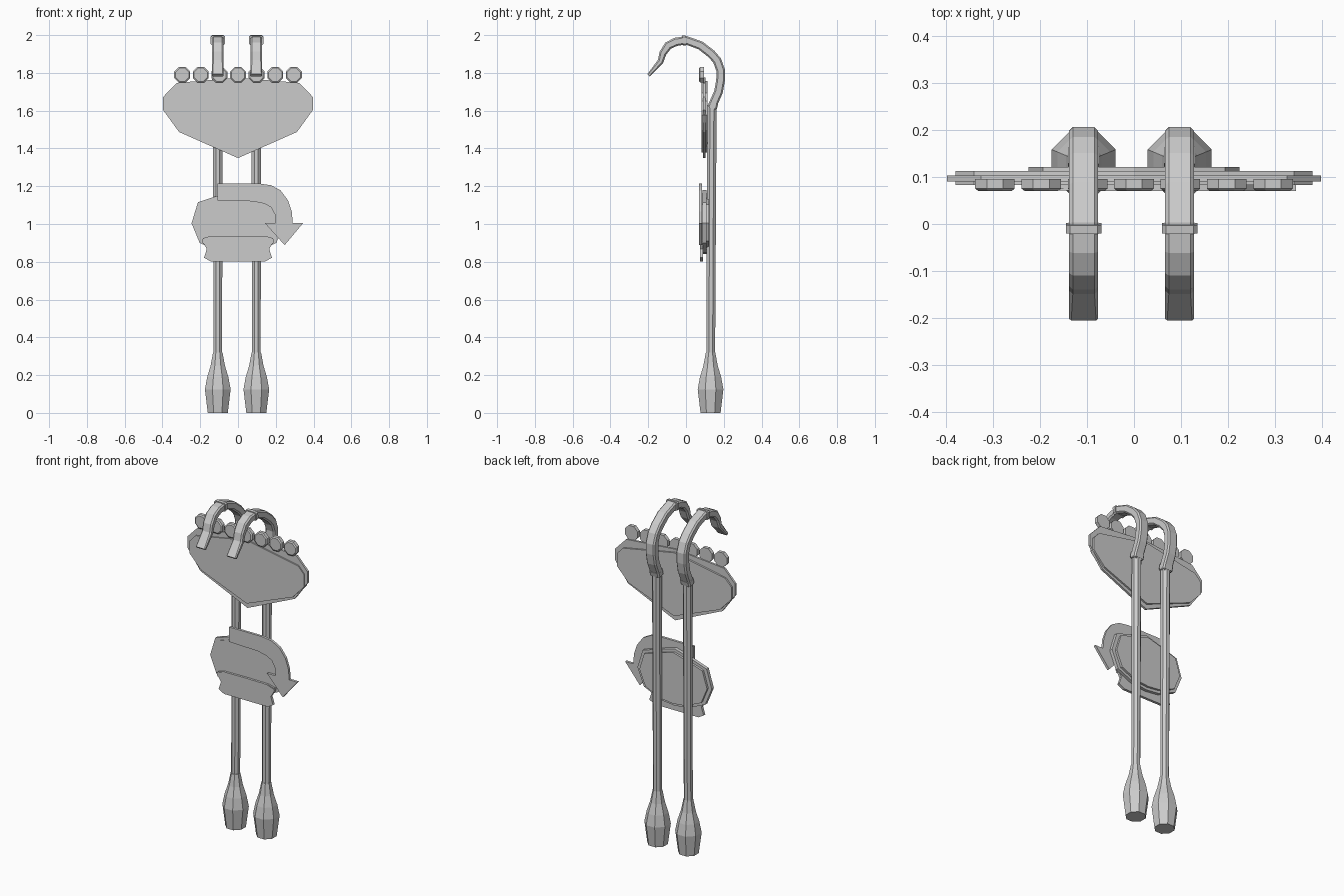
import bpy, bmesh, math
from mathutils import Vector


def make(name, rings, caps=True):
    """Skin a list of equal-length vertex rings into a closed flat-shaded mesh."""
    bm = bmesh.new()
    vs = [[bm.verts.new(p) for p in r] for r in rings]
    n = len(rings[0])
    for a, b in zip(vs, vs[1:]):
        for i in range(n):
            j = (i + 1) % n
            bm.faces.new((a[i], a[j], b[j], b[i]))
    if caps:
        bm.faces.new(vs[0][::-1])
        bm.faces.new(vs[-1])
    bmesh.ops.recalc_face_normals(bm, faces=bm.faces)
    me = bpy.data.meshes.new(name)
    bm.to_mesh(me)
    bm.free()
    ob = bpy.data.objects.new(name, me)
    bpy.context.collection.objects.link(ob)
    return ob


def plate(name, outline, y0, y1):
    """Extrude an (x, z) outline from y0 to y1."""
    return make(name, [[(x, y, z) for x, z in outline] for y in (y0, y1)])


def mirrored(half):
    """Close a right-hand outline (top to bottom) with its mirror image."""
    return half + [(-x, z) for x, z in reversed(half) if x > 0]


def octagon(cx, cy, flat, z):
    r = flat / math.cos(math.pi / 8)
    return [(cx + r * math.cos(math.pi / 8 + k * math.pi / 4),
             cy + r * math.sin(math.pi / 8 + k * math.pi / 4), z) for k in range(8)]


def sweep(name, cx, path, width):
    """Sweep a chamfered rectangle along a (y, z, thickness) path at x = cx."""
    rings = []
    for i, (y, z, t) in enumerate(path):
        a, b = path[max(i - 1, 0)], path[min(i + 1, len(path) - 1)]
        d = Vector((b[0] - a[0], b[1] - a[1])).normalized()
        w, h = width / 2, t / 2
        c = min(0.008, h * 0.5)
        sec = [(w, h - c), (w - c, h), (c - w, h), (-w, h - c),
               (-w, c - h), (c - w, -h), (w - c, -h), (w, c - h)]
        rings.append([(cx + u, y + d.y * v, z - d.x * v) for u, v in sec])
    return make(name, rings)


# Two posts with weighted feet and hooked tops
HOOK = [(0.137, 1.61, 0.042), (0.148, 1.645, 0.046), (0.172, 1.70, 0.046),
        (0.183, 1.76, 0.046), (0.183, 1.815, 0.046), (0.165, 1.865, 0.046),
        (0.135, 1.90, 0.046), (0.077, 1.945, 0.046), (0.0, 1.973, 0.045),
        (-0.055, 1.964, 0.045), (-0.095, 1.944, 0.044), (-0.122, 1.905, 0.038),
        (-0.135, 1.86, 0.032), (-0.198, 1.787, 0.018)]
for side, cx in (("left", -0.107), ("right", 0.097)):
    make(side + "_foot", [octagon(cx, 0.13, r, z) for r, z in
                          ((0.053, 0), (0.068, 0.125), (0.056, 0.19), (0.038, 0.25), (0.025, 0.32))])
    make(side + "_post", [octagon(cx, 0.131, 0.023, 0.31), octagon(cx, 0.137, 0.025, 1.63)])
    sweep(side + "_hook", cx, HOOK, 0.062)
    sweep(side + "_hook_collar", cx, [(0.0, 1.973, 0.053), (-0.018, 1.971, 0.053)], 0.075)
    sweep(side + "_lower_collar", cx, [(0.139, 1.615, 0.05), (0.146, 1.64, 0.05)], 0.066)

# Upper sign: rim, thicker panel and a row of eight-sided bulbs
plate("upper_sign_rim", mirrored([(0, 1.775), (0.325, 1.747), (0.397, 1.672), (0.397, 1.604),
                                  (0.312, 1.487), (0, 1.349)]), 0.09, 0.103)
plate("upper_sign_panel", mirrored([(0, 1.757), (0.34, 1.694), (0.379, 1.652), (0.379, 1.578),
                                    (0.303, 1.497), (0, 1.378)]), 0.083, 0.113)
for k in range(7):
    cx = (k - 3) * 0.0985
    disc = [[(x, y, z) for x, z, _ in octagon(cx, 1.79, r, 0)]
            for y, r in ((0.07, 0.035), (0.075, 0.042), (0.096, 0.042))]
    make("bulb_%d" % (k + 1), disc)

# Lower sign: rim and inset panel
BADGE = mirrored([(0, 1.18), (0.106, 1.15), (0.212, 1.115), (0.246, 1.004),
                  (0.203, 0.9), (0.09, 0.85), (0, 0.84)])
plate("lower_sign_rim", BADGE, 0.088, 0.108)
plate("lower_sign_panel", [(x * 0.91, 1.004 + (z - 1.004) * 0.9) for x, z in BADGE], 0.084, 0.121)

# Curved arrow bending down on the right
plate("arrow", [(-0.108, 1.214), (0.115, 1.214), (0.175, 1.205), (0.225, 1.178), (0.265, 1.125),
                (0.285, 1.065), (0.29, 1.004), (0.344, 1.004), (0.247, 0.888), (0.143, 1.004),
                (0.2, 1.004), (0.196, 1.05), (0.175, 1.088), (0.14, 1.108), (0.08, 1.12),
                (-0.108, 1.125)], 0.07, 0.085)

# Ribbon along the lower edge
plate("ribbon", mirrored([(0, 0.937), (0.15, 0.935), (0.185, 0.925), (0.19, 0.91), (0.165, 0.868),
                          (0.18, 0.822), (0.145, 0.802), (0, 0.802)]), 0.074, 0.09)
plate("ribbon_top_band", mirrored([(0, 0.937), (0.14, 0.935), (0.192, 0.918), (0.185, 0.895),
                                   (0.13, 0.912), (0, 0.915)]), 0.071, 0.088)
